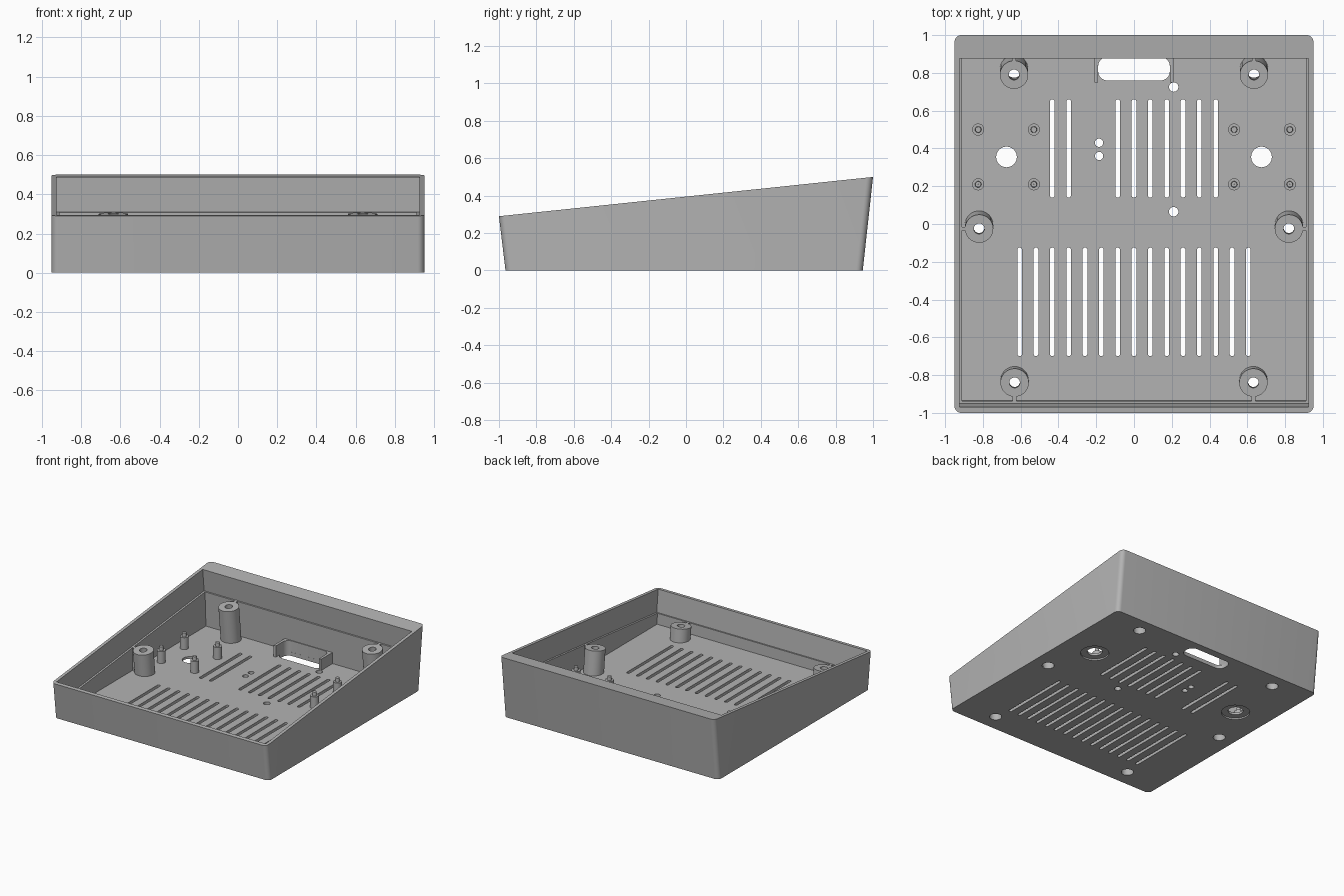
import bpy, bmesh, math
from mathutils import Matrix, Vector

if "Cube" in bpy.data.objects:
    bpy.data.objects.remove(bpy.data.objects["Cube"])

SLOPE = 0.105            # rise of the open top from front to back
TILT = math.atan(SLOPE)
TOP_MID = 0.395          # height of the top plane at y = 0
LEDGE = 0.178            # depth of the lid recess
FLOOR = 0.03

grey = bpy.data.materials.new("plain grey")
grey.use_nodes = True
grey.diffuse_color = (0.45, 0.45, 0.45, 1)
grey.node_tree.nodes["Principled BSDF"].inputs["Base Color"].default_value = (0.45, 0.45, 0.45, 1)


def top_z(y):
    return TOP_MID + SLOPE * y


def finish(bm, name, smooth=True):
    bmesh.ops.recalc_face_normals(bm, faces=bm.faces)
    mesh = bpy.data.meshes.new(name)
    bm.to_mesh(mesh)
    bm.free()
    mesh.materials.append(grey)
    ob = bpy.data.objects.new(name, mesh)
    bpy.context.collection.objects.link(ob)
    if smooth:
        shade(ob)
    return ob


def activate(ob):
    bpy.ops.object.select_all(action='DESELECT')
    ob.select_set(True)
    bpy.context.view_layer.objects.active = ob


def shade(ob):
    activate(ob)
    bpy.ops.object.shade_smooth_by_angle(angle=math.radians(30))


def prism(bm, points, offset):
    """Solid between a flat outline and its copy moved by offset."""
    a = [bm.verts.new(p) for p in points]
    b = [bm.verts.new(Vector(p) + Vector(offset)) for p in points]
    bm.faces.new(a)
    bm.faces.new(b[::-1])
    for i in range(len(a)):
        j = (i + 1) % len(a)
        bm.faces.new((a[i], b[i], b[j], a[j]))


def side_prism(bm, profile, half):
    prism(bm, [(-half, y, z) for y, z in profile], (2 * half, 0, 0))


def rounded(cx, cy, w, h, r, z, steps=6):
    """Rounded rectangle outline; equal sizes give a circle."""
    pts = []
    for q, (sx, sy) in enumerate(((1, 1), (-1, 1), (-1, -1), (1, -1))):
        for i in range(steps + 1):
            a = math.pi / 2 * (q + i / steps)
            pts.append((cx + sx * (w / 2 - r) + r * math.cos(a),
                        cy + sy * (h / 2 - r) + r * math.sin(a), z))
    clean = []
    for p in pts:
        if not clean or (Vector(p) - Vector(clean[-1])).length > 1e-5:
            clean.append(p)
    if (Vector(clean[0]) - Vector(clean[-1])).length < 1e-5:
        clean.pop()
    return clean


def cut(target, bm):
    cutter = finish(bm, "cutter", False)
    cutter.hide_render = True
    mod = target.modifiers.new("cut", 'BOOLEAN')
    mod.operation = 'DIFFERENCE'
    mod.solver = 'EXACT'
    mod.object = cutter
    activate(target)
    bpy.ops.object.modifier_apply(modifier=mod.name)
    bpy.data.objects.remove(cutter)


def lathe(name, profile, matrix, sides=32):
    """Closed (radius, height) profile turned about the local z axis."""
    bm = bmesh.new()
    rings = [[bm.verts.new((r * math.cos(2 * math.pi * i / sides),
                            r * math.sin(2 * math.pi * i / sides), z))
              for i in range(sides)] for r, z in profile]
    for k, ring in enumerate(rings):
        nxt = rings[(k + 1) % len(rings)]
        for i in range(sides):
            j = (i + 1) % sides
            bm.faces.new((ring[i], ring[j], nxt[j], nxt[i]))
    bm.transform(matrix)
    return finish(bm, name)


# Wedge-shaped case with rounded upright corners
bm = bmesh.new()
side_prism(bm, [(-0.965, 0), (0.945, 0), (1, 0.5), (-1, 0.29)], 0.95)
corners = [e for e in bm.edges
           if abs(e.verts[0].co.x - e.verts[1].co.x) < 0.01
           and abs(e.verts[0].co.y - e.verts[1].co.y) < 0.2]
bmesh.ops.bevel(bm, geom=corners, offset=0.035, segments=6, profile=0.5, affect='EDGES')
case = finish(bm, "case_shell", False)

# Lid recess, square to the sloping top
bm = bmesh.new()
drop = SLOPE * LEDGE
side_prism(bm, [(-0.97 + drop, top_z(-0.97) - LEDGE), (0.875 + drop, top_z(0.875) - LEDGE),
                (0.875 - drop, top_z(0.875) + LEDGE), (-0.97 - drop, top_z(-0.97) + LEDGE)], 0.925)
cut(case, bm)

# Main cavity below the ledge
bm = bmesh.new()
side_prism(bm, [(-0.935, FLOOR), (0.895, FLOOR),
                (0.88, top_z(0.88) - 0.1), (-0.94, top_z(-0.94) - 0.1)], 0.91)
cut(case, bm)

# Floor openings: vents, round holes, cable port and screw holes
bosses = [(s * x, y) for s in (-1, 1) for x, y in ((0.635, 0.79), (0.82, -0.025), (0.632, -0.84))]
bm = bmesh.new()
low, through = -0.05, (0, 0, 0.1)
pitch = 0.0865
for i in range(-7, 8):
    prism(bm, rounded(i * pitch, -0.412, 0.025, 0.575, 0.0125, low), through)
for i in (-5, -4, -1, 0, 1, 2, 3, 4, 5):
    prism(bm, rounded(i * pitch, 0.4, 0.025, 0.52, 0.0125, low), through)
holes = [(-0.675, 0.355, 0.055), (0.675, 0.355, 0.055), (0.21, 0.725, 0.025),
         (0.21, 0.065, 0.025), (-0.185, 0.43, 0.022), (-0.185, 0.36, 0.022)]
for x, y in bosses:
    holes.append((x, y + SLOPE * (top_z(y) - LEDGE - 0.015), 0.045))
for x, y, r in holes:
    prism(bm, rounded(x, y, 2 * r, 2 * r, r, low), through)
prism(bm, rounded(0, 0.822, 0.38, 0.125, 0.05, low), through)
cut(case, bm)

# Shallow round recesses under the two large holes
bm = bmesh.new()
for x in (-0.675, 0.675):
    prism(bm, rounded(x, 0.355, 0.21, 0.21, 0.105, low), (0, 0, 0.062))
cut(case, bm)
shade(case)

# Tilted screw bosses with ribs to the nearest wall
for n, (x, y) in enumerate(bosses):
    z = top_z(y) - LEDGE
    length = (z - 0.015) / math.cos(TILT)
    neck = min(0.05, length / 2)
    matrix = Matrix.Translation((x, y, z)) @ Matrix.Rotation(TILT, 4, 'X')
    lathe(f"screw_boss_{n + 1}",
          [(0.075, 0), (0.075, -length), (0.045, -length),
           (0.045, -neck), (0.028, -neck), (0.028, 0)], matrix)
    bm = bmesh.new()
    if abs(y) < 0.1:
        s = math.copysign(1, x)
        x0, x1, y0, y1 = sorted((x + s * 0.065, s * 0.915)) + [y - 0.01, y + 0.01]
    else:
        x0, x1 = x - 0.01, x + 0.01
        y0, y1 = (y + 0.065, 0.9) if y > 0 else (-0.945, y - 0.065)
    h0, h1 = top_z(y0) - LEDGE, top_z(y1) - LEDGE
    side_prism(bm, [(y0, 0.015), (y1, 0.015), (y1, h1), (y0, h0)], (x1 - x0) / 2)
    bm.transform(Matrix.Translation(((x0 + x1) / 2, 0, 0)))
    finish(bm, f"boss_rib_{n + 1}", False)

# Small standoffs with locating pins
n = 0
for x in (-0.825, -0.53, 0.53, 0.825):
    for y in (0.21, 0.5):
        n += 1
        lathe(f"standoff_{n}",
              [(0.032, 0.015), (0.032, 0.125), (0.017, 0.125), (0.015, 0.155),
               (0.001, 0.155), (0.001, 0.015)], Matrix.Translation((x, y, 0)), 20)

# Open-fronted wall around the cable port
bm = bmesh.new()
inner = [(x, y, 0.015) for x, y, _ in rounded(0, 0.8, 0.38, 0.17, 0.05, 0) if y > 0.8]
prism(bm, [(0.21, 0.75, 0.015), (0.21, 0.92, 0.015), (-0.21, 0.92, 0.015), (-0.21, 0.75, 0.015),
           (-0.19, 0.75, 0.015)] + inner[::-1] + [(0.19, 0.75, 0.015)], (0, 0, 0.105))
finish(bm, "port_wall")
